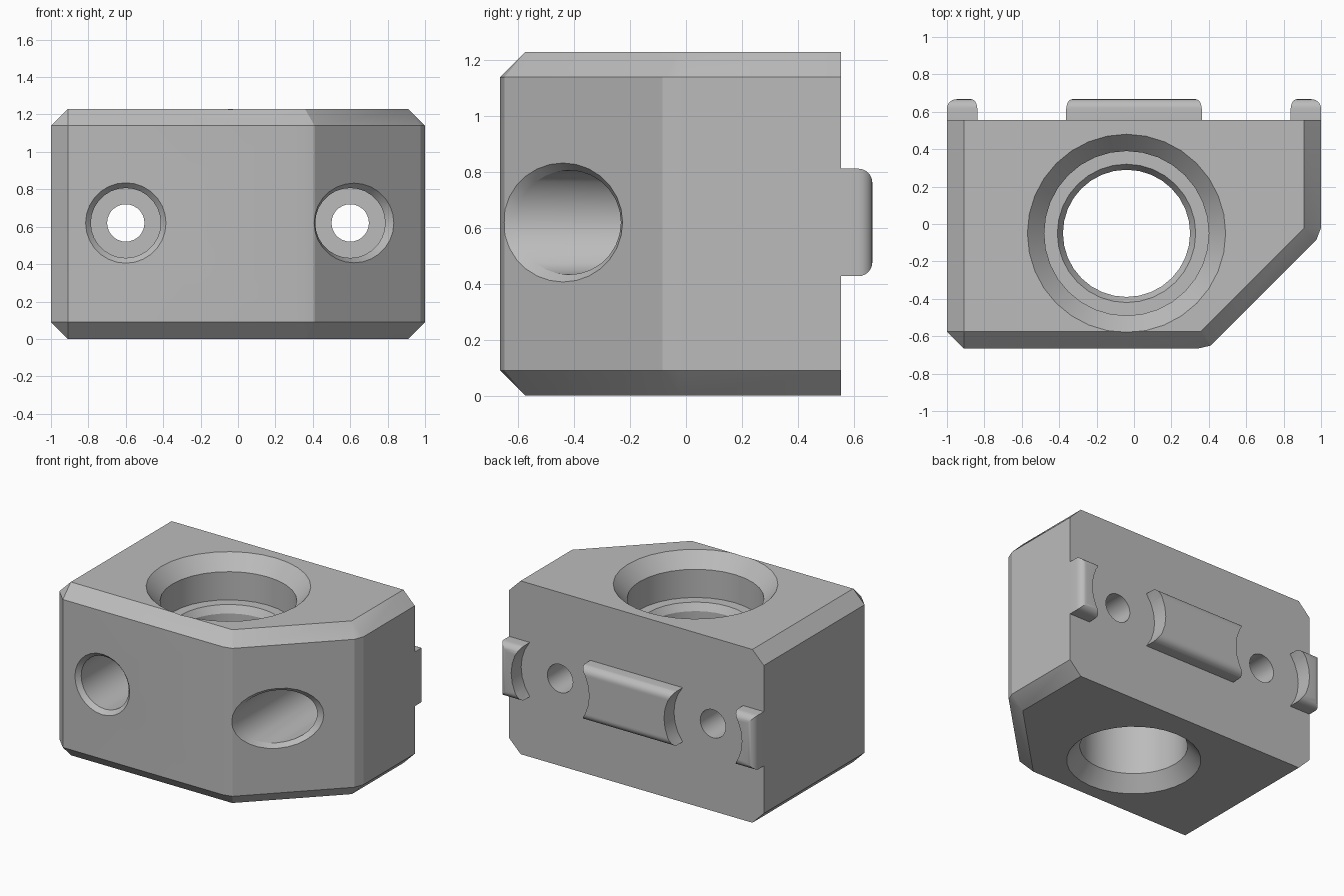
import bpy, bmesh, math
from mathutils import Vector

cube = bpy.data.objects.get("Cube")
if cube:
    bpy.data.objects.remove(cube, do_unlink=True)

grey = bpy.data.materials.new("plain grey")
grey.use_nodes = True
grey.diffuse_color = (0.5, 0.5, 0.5, 1)
grey.node_tree.nodes["Principled BSDF"].inputs["Base Color"].default_value = grey.diffuse_color

FRONT, BACK, HEIGHT, CH = -0.665, 0.555, 1.23, 0.09
DIAG = 1.06          # diagonal face lies on x - y = DIAG
BOLT_X, BOLT_Z = 0.6, 0.62


def make_object(name, bm):
    bmesh.ops.recalc_face_normals(bm, faces=bm.faces[:])
    mesh = bpy.data.meshes.new(name)
    bm.to_mesh(mesh)
    bm.free()
    mesh.materials.append(grey)
    ob = bpy.data.objects.new(name, mesh)
    bpy.context.collection.objects.link(ob)
    return ob


def loft(name, rings):
    """Closed solid through rings with equal point counts."""
    bm = bmesh.new()
    loops = [[bm.verts.new(p) for p in ring] for ring in rings]
    n = len(loops[0])
    for a, b in zip(loops, loops[1:]):
        for i in range(n):
            j = (i + 1) % n
            bm.faces.new((a[i], a[j], b[j], b[i]))
    bm.faces.new(loops[0])
    bm.faces.new(loops[-1])
    bmesh.ops.remove_doubles(bm, verts=bm.verts[:], dist=0.0001)
    return make_object(name, bm)


def circle(r, n):
    return [(r * math.cos(math.tau * i / n), r * math.sin(math.tau * i / n)) for i in range(n)]


def cut(target, cutter):
    cutter.hide_render = True
    mod = target.modifiers.new("cut", "BOOLEAN")
    mod.operation = "DIFFERENCE"
    mod.solver = "EXACT"
    mod.object = cutter
    bpy.context.view_layer.objects.active = target
    bpy.ops.object.modifier_apply(modifier=mod.name)
    bpy.data.objects.remove(cutter, do_unlink=True)


def bolt_ring(cx, r, y, slope=0.0):
    """Ring around the y axis, optionally sheared to follow the diagonal face."""
    return [(cx + u, y + slope * (cx + u), BOLT_Z + v) for u, v in circle(r, 28)]


# Main block: chamfered outline with a smaller outline on top and bottom
outline = [(-1, BACK), (-1, FRONT + CH), (-1 + CH, FRONT), (0.345, FRONT),
           (0.41, 0.41 - DIAG), (0.975, 0.975 - DIAG), (1, -0.02), (1, BACK)]
left, front = -1 + CH, FRONT + CH
knee = (front + DIAG - CH * math.sqrt(2), front)
side = (1 - CH, 1 - CH - DIAG + CH * math.sqrt(2))
inner = [(left, BACK), (left, front), (left, front), knee, knee, side, side, (1 - CH, BACK)]
levels = [(inner, 0), (outline, CH), (outline, HEIGHT - CH), (inner, HEIGHT)]
block = loft("mount_block", [[(x, y, z) for x, y in pts] for pts, z in levels])

# Vertical stepped bore with countersinks
bore = [(0.34, -0.1), (0.43, -0.1), (0.43, 0), (0.345, 0.1), (0.34, 0.88), (0.37, 0.93),
        (0.44, 0.93), (0.44, 1.13), (0.53, HEIGHT), (0.53, 1.4)]
cut(block, loft("bore_cutter",
                [[(x - 0.04, y - 0.05, z) for x, y in circle(r, 32)] for r, z in bore[1:]]))

# Bolt holes: counterbore, seat and narrow through hole
SEAT = 0.27
for s in (-1, 1):
    tail = [bolt_ring(s * BOLT_X, 0.187, SEAT), bolt_ring(s * BOLT_X, 0.1, SEAT),
            bolt_ring(s * BOLT_X, 0.1, 0.8)]
    if s < 0:
        head = [bolt_ring(-BOLT_X, 0.215, FRONT - 0.2), bolt_ring(-BOLT_X, 0.215, FRONT),
                bolt_ring(-BOLT_X, 0.187, FRONT + 0.03)]
    else:
        head = [bolt_ring(0.62, 0.213, -DIAG - 0.2, 1), bolt_ring(0.62, 0.213, -DIAG, 1),
                bolt_ring(BOLT_X, 0.187, -DIAG + 0.04, 1)]
    cut(block, loft("bolt_cutter", head + tail))

# Raised guide strip on the back, rounded on its outer edges
bm = bmesh.new()
bmesh.ops.create_cube(bm, size=1)
for v in bm.verts:
    v.co = Vector((v.co.x * 2, BACK + (v.co.y + 0.5) * 0.112, BOLT_Z + v.co.z * 0.385))
rim = [e for e in bm.edges if all(v.co.y > BACK + 0.1 for v in e.verts)]
bmesh.ops.bevel(bm, geom=rim, offset=0.05, segments=6, profile=0.5, affect="EDGES")
pads = make_object("back_guide_pads", bm)

# Round gaps in the strip around the bolt holes
for s in (-1, 1):
    cut(pads, loft("gap_cutter", [bolt_ring(s * BOLT_X, 0.306, y) for y in (0.4, 0.9)]))

# Smooth curved walls, keep hard edges
for ob in (block, pads):
    bpy.ops.object.select_all(action="DESELECT")
    ob.select_set(True)
    bpy.context.view_layer.objects.active = ob
    bpy.ops.object.shade_smooth_by_angle(angle=math.radians(20))
